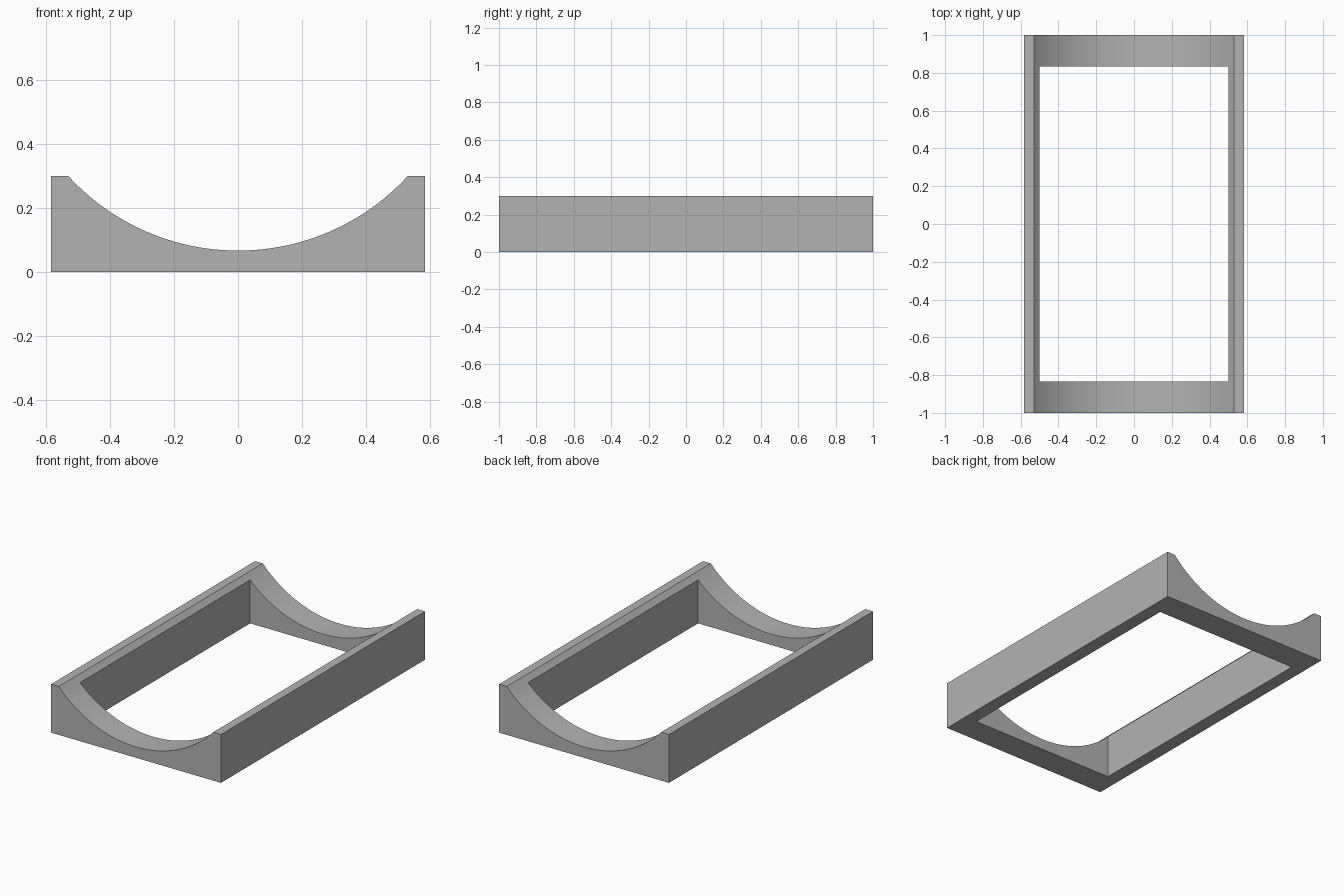
import bpy
import bmesh
import math

cube = bpy.data.objects.get("Cube")
if cube:
    bpy.data.objects.remove(cube, do_unlink=True)

HALF_W, HALF_L, HEIGHT = 0.583, 1.0, 0.30
WIN_X, WIN_Y = 0.50, 0.833
ARC_HALF, ARC_LOW = 0.53, 0.067
SEGMENTS = 48

grey = bpy.data.materials.new("grey")
grey.use_nodes = True
colour = (0.45, 0.45, 0.45, 1)
grey.diffuse_color = colour
grey.node_tree.nodes["Principled BSDF"].inputs["Base Color"].default_value = colour


def extrude_profile(name, points, half_length):
    """Extrude an x-z outline symmetrically along y."""
    bm = bmesh.new()
    face = bm.faces.new([bm.verts.new((x, -half_length, z)) for x, z in points])
    result = bmesh.ops.extrude_face_region(bm, geom=[face])
    moved = [v for v in result["geom"] if isinstance(v, bmesh.types.BMVert)]
    bmesh.ops.translate(bm, verts=moved, vec=(0, 2 * half_length, 0))
    bmesh.ops.recalc_face_normals(bm, faces=bm.faces)
    mesh = bpy.data.meshes.new(name)
    bm.to_mesh(mesh)
    bm.free()
    mesh.materials.append(grey)
    obj = bpy.data.objects.new(name, mesh)
    bpy.context.collection.objects.link(obj)
    return obj


# Cradle outline: a block with a circular trough in its top
rise = HEIGHT - ARC_LOW
radius = (ARC_HALF ** 2 + rise ** 2) / (2 * rise)
sweep = math.asin(ARC_HALF / radius)
angles = [sweep * (1 - 2 * i / SEGMENTS) for i in range(SEGMENTS + 1)]
trough = [(radius * math.sin(a), ARC_LOW + radius * (1 - math.cos(a))) for a in angles]
outline = [(-HALF_W, 0), (HALF_W, 0), (HALF_W, HEIGHT), *trough, (-HALF_W, HEIGHT)]
frame = extrude_profile("cradle_frame", outline, HALF_L)

# Rectangular opening through the middle
opening = [(-WIN_X, -1), (WIN_X, -1), (WIN_X, 1), (-WIN_X, 1)]
cutter = extrude_profile("opening_cutter", opening, WIN_Y)
cutter.hide_render = True

cut = frame.modifiers.new("opening", "BOOLEAN")
cut.operation = "DIFFERENCE"
cut.solver = "EXACT"
cut.object = cutter

bpy.ops.object.select_all(action="DESELECT")
frame.select_set(True)
bpy.context.view_layer.objects.active = frame
bpy.ops.object.modifier_apply(modifier=cut.name)
bpy.data.objects.remove(cutter, do_unlink=True)
bpy.ops.object.shade_smooth_by_angle(angle=math.radians(30))
